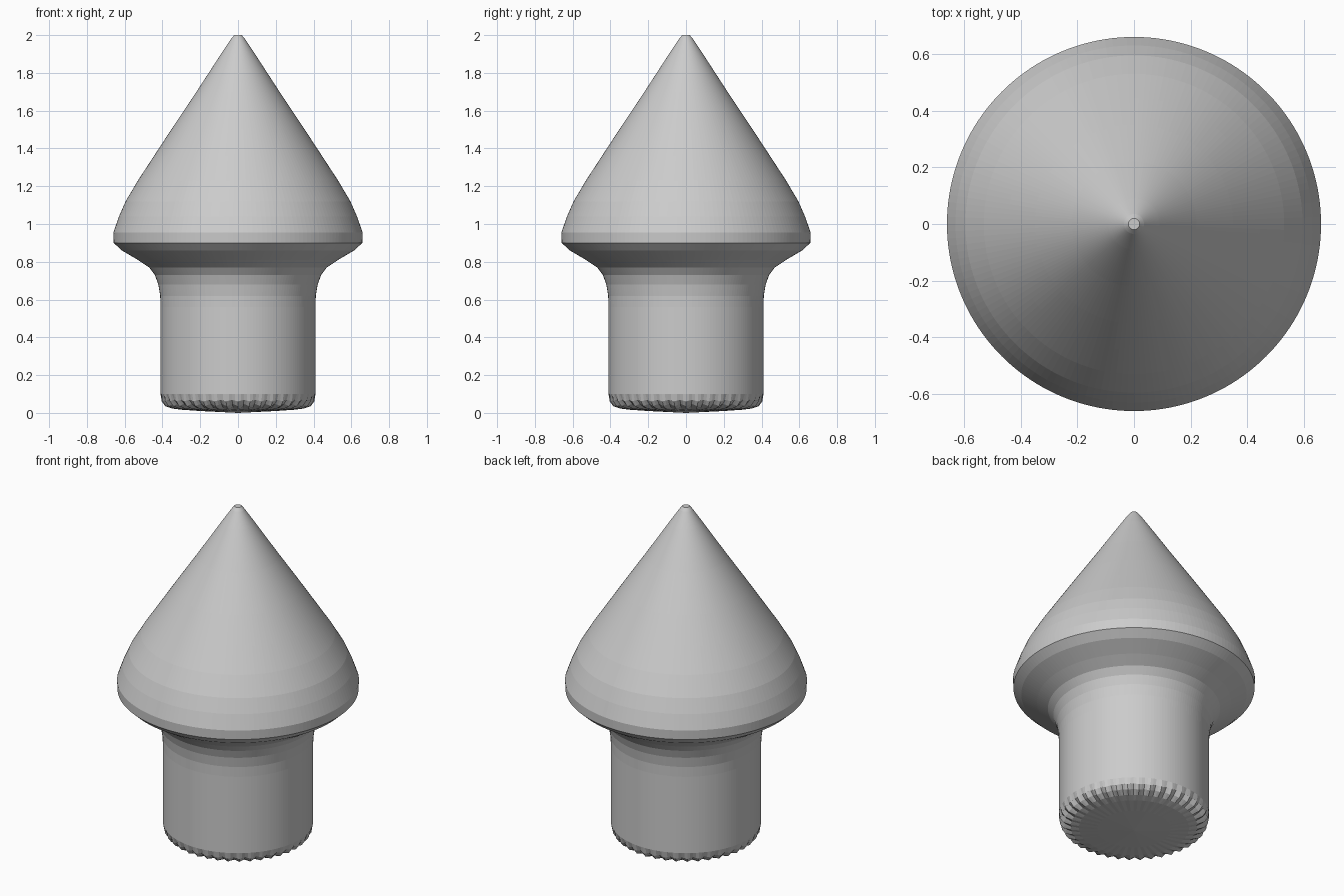
import bpy, bmesh
from math import sin, cos, pi

if "Cube" in bpy.data.objects:
    bpy.data.objects.remove(bpy.data.objects["Cube"])

SEGMENTS = 160
LOBES = 40

# (radius, height, scallop depth) from the underside up to the tip
PROFILE = [
    (0.20, 0.010, 0.0), (0.30, 0.018, 0.001), (0.345, 0.026, 0.003),
    (0.38, 0.042, 0.006), (0.40, 0.065, 0.004), (0.41, 0.10, 0.0),
    (0.41, 0.56, 0.0), (0.412, 0.62, 0.0), (0.422, 0.68, 0.0),
    (0.44, 0.73, 0.0), (0.47, 0.77, 0.0), (0.53, 0.81, 0.0),
    (0.615, 0.86, 0.0), (0.658, 0.90, 0.0), (0.66, 0.955, 0.0),
    (0.63, 1.04, 0.0), (0.595, 1.12, 0.0), (0.53, 1.23, 0.0),
    (0.445, 1.36, 0.0), (0.35, 1.505, 0.0), (0.22, 1.70, 0.0),
    (0.09, 1.90, 0.0), (0.035, 1.982, 0.0), (0.02, 2.0, 0.0),
]

# Finial: one turned body with a slightly scalloped lower rim
bm = bmesh.new()
rings = []
for r, z, depth in PROFILE:
    ring = []
    for i in range(SEGMENTS):
        a = 2 * pi * i / SEGMENTS
        w = depth * cos(LOBES * a)
        ring.append(bm.verts.new(((r + w) * cos(a), (r + w) * sin(a), z - w)))
    rings.append(ring)

for lower, upper in zip(rings, rings[1:]):
    for i in range(SEGMENTS):
        j = (i + 1) % SEGMENTS
        bm.faces.new((lower[i], lower[j], upper[j], upper[i]))

# Shallow domed underside and tiny flat tip
base = bm.verts.new((0, 0, 0))
for i in range(SEGMENTS):
    bm.faces.new((base, rings[0][(i + 1) % SEGMENTS], rings[0][i]))
bm.faces.new(rings[-1])

bmesh.ops.recalc_face_normals(bm, faces=bm.faces)
mesh = bpy.data.meshes.new("finial")
bm.to_mesh(mesh)
bm.free()
finial = bpy.data.objects.new("finial", mesh)
bpy.context.collection.objects.link(finial)
